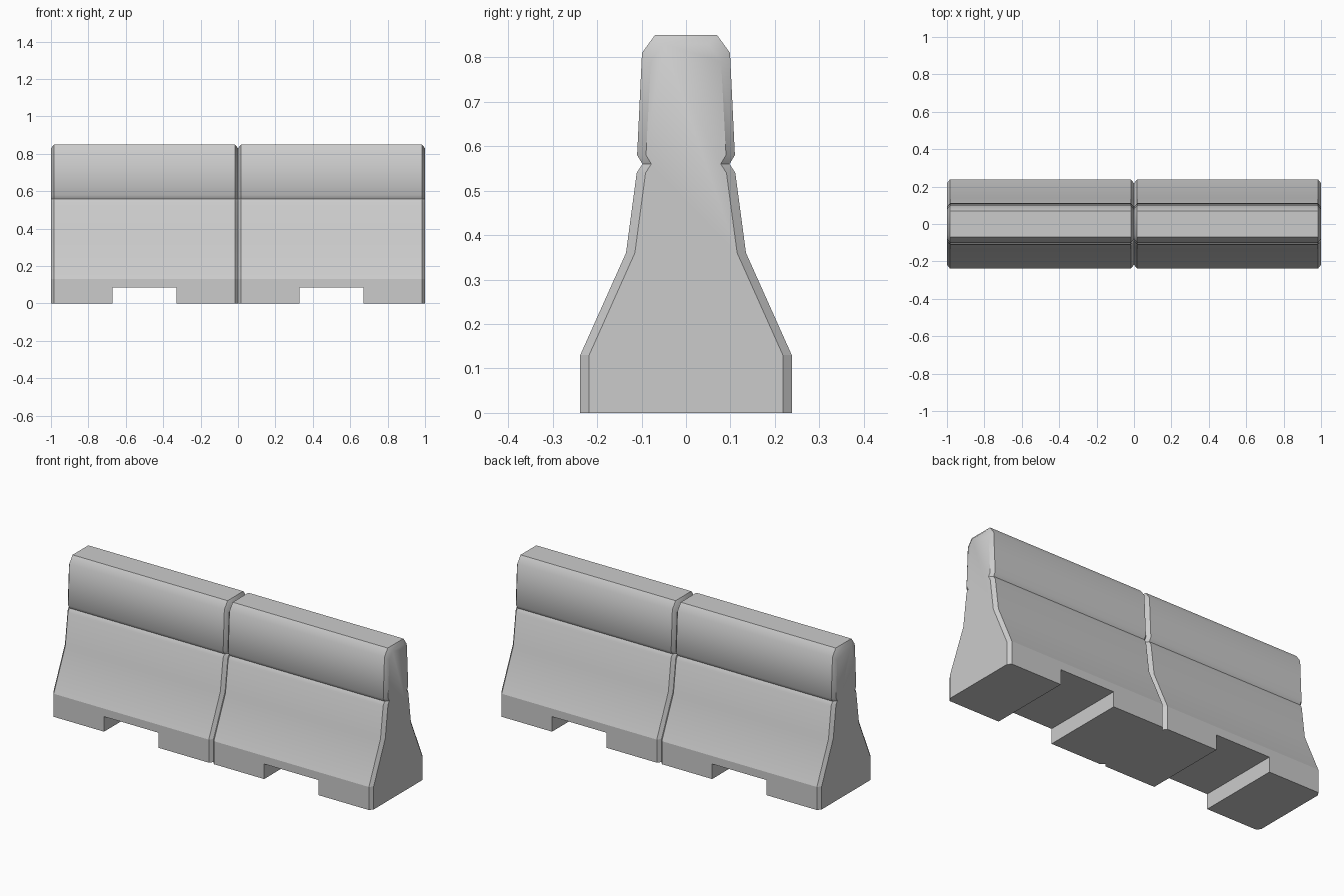
import bpy, bmesh, math

if "Cube" in bpy.data.objects:
    bpy.data.objects.remove(bpy.data.objects["Cube"])

concrete = bpy.data.materials.new("light_grey_concrete")
concrete.diffuse_color = (0.6, 0.6, 0.6, 1)
concrete.use_nodes = True
concrete.node_tree.nodes["Principled BSDF"].inputs["Base Color"].default_value = concrete.diffuse_color

FOOT = 0.085       # height of the forklift slot
CHAMFER = 0.02
# half profile (y, z), from the ground up
HALF = [(0.238, 0), (0.238, FOOT), (0.238, 0.13), (0.135, 0.36), (0.111, 0.54),
        (0.098, 0.56), (0.11, 0.58), (0.099, 0.81), (0.07, 0.85)]


def ring(bm, x, inset):
    """Closed cross-section at x, optionally shrunk for the end chamfer."""
    pts = [(y - inset, z - (inset if z > 0.7 else 0)) for y, z in HALF]
    pts += [(-y, z) for y, z in reversed(pts)]
    return [bm.verts.new((x, y, z)) for y, z in pts]


def barrier(name, x0):
    bm = bmesh.new()
    stations = [(0, CHAMFER), (0.016, 0), (0.33, 0), (0.67, 0), (0.984, 0), (1, CHAMFER)]
    rings = [ring(bm, x0 + x, i) for x, i in stations]
    n = len(rings[0])
    for s, (a, b) in enumerate(zip(rings, rings[1:])):
        slot = s == 2
        for i in range(n):
            j = (i + 1) % n
            if slot and i in (0, n - 2, n - 1):
                continue
            bm.faces.new((a[i], a[j], b[j], b[i]))
        if slot:
            # slot ceiling and its two walls
            bm.faces.new((a[1], b[1], b[-2], a[-2]))
            for r in (a, b):
                bm.faces.new((r[0], r[1], r[-2], r[-1]))
    # end caps
    bm.faces.new(rings[0])
    bm.faces.new(rings[-1])
    bmesh.ops.recalc_face_normals(bm, faces=bm.faces[:])
    # crisp crease above the vertical base
    for e in bm.edges:
        if all(abs(v.co.z - 0.13) < 1e-4 for v in e.verts):
            e.smooth = False
    mesh = bpy.data.meshes.new(name)
    bm.to_mesh(mesh)
    bm.free()
    mesh.materials.append(concrete)
    obj = bpy.data.objects.new(name, mesh)
    bpy.context.collection.objects.link(obj)
    bpy.ops.object.select_all(action='DESELECT')
    obj.select_set(True)
    bpy.context.view_layer.objects.active = obj
    bpy.ops.object.shade_smooth_by_angle(angle=math.radians(35))


barrier("left_barrier", -1)
barrier("right_barrier", 0)
